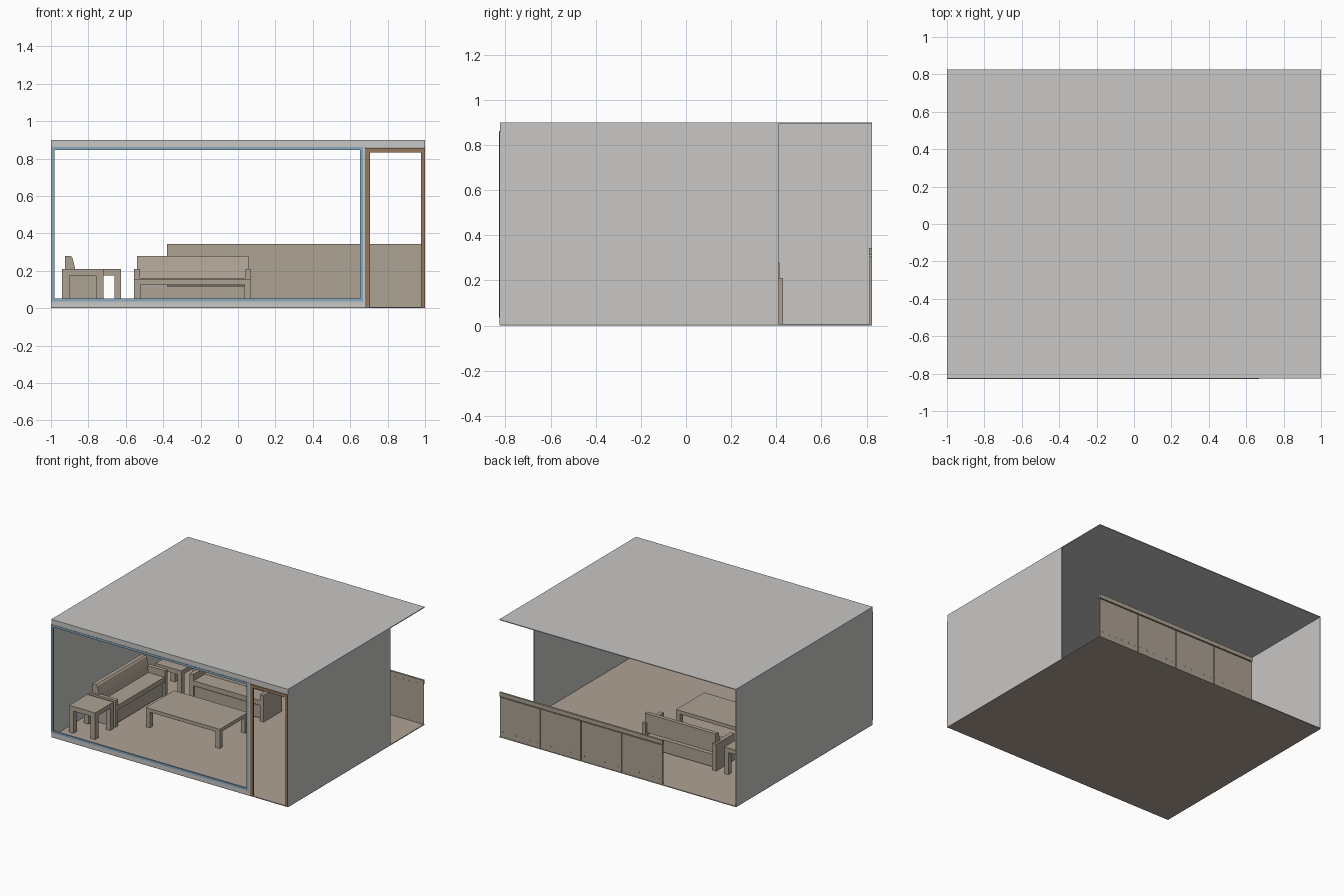
import bpy, bmesh, math
from mathutils import Matrix, Vector

if "Cube" in bpy.data.objects:
    bpy.data.objects.remove(bpy.data.objects["Cube"])


def material(name, rgb):
    m = bpy.data.materials.new(name)
    m.diffuse_color = (*rgb, 1)
    m.use_nodes = True
    m.node_tree.nodes["Principled BSDF"].inputs["Base Color"].default_value = m.diffuse_color
    return m


GRAY = material("wall gray", (0.58, 0.57, 0.56))
TAN = material("floor tan", (0.43, 0.36, 0.30))
WOOD = material("furniture tan", (0.42, 0.36, 0.295))
BLUE = material("window blue", (0.25, 0.41, 0.54))
BROWN = material("door brown", (0.31, 0.19, 0.11))


def finish(name, bm, mat, matrix=None):
    if matrix:
        bm.transform(matrix)
    bmesh.ops.recalc_face_normals(bm, faces=bm.faces)
    me = bpy.data.meshes.new(name)
    bm.to_mesh(me)
    bm.free()
    me.materials.append(mat)
    ob = bpy.data.objects.new(name, me)
    bpy.context.collection.objects.link(ob)
    return ob


def box(name, x, y, z, mat, matrix=None):
    """Box from (min, max) pairs."""
    bm = bmesh.new()
    bmesh.ops.create_cube(bm, size=1)
    for v in bm.verts:
        v.co = Vector([r[0] + (c + 0.5) * (r[1] - r[0]) for c, r in zip(v.co, (x, y, z))])
    return finish(name, bm, mat, matrix)


def prism(name, profile, x0, x1, mat, matrix=None):
    """Closed (y, z) profile swept along x."""
    bm = bmesh.new()
    f = bm.faces.new([bm.verts.new((x0, y, z)) for y, z in profile])
    r = bmesh.ops.extrude_face_region(bm, geom=[f])
    bmesh.ops.translate(bm, vec=(x1 - x0, 0, 0),
                        verts=[g for g in r["geom"] if isinstance(g, bmesh.types.BMVert)])
    return finish(name, bm, mat, matrix)


def frame(name, x, z, w, y, mat):
    """Upright rectangular frame; w = (left, right, bottom, top) widths."""
    l, r, b, t = w
    box(name + "_left", (x[0], x[0] + l), y, z, mat)
    box(name + "_right", (x[1] - r, x[1]), y, z, mat)
    box(name + "_top", (x[0] + l, x[1] - r), y, (z[1] - t, z[1]), mat)
    if b:
        box(name + "_bottom", (x[0] + l, x[1] - r), y, (z[0], z[0] + b), mat)


def table(name, x, y, top, thick, leg):
    box(name + "_top", x, y, (top - thick, top), WOOD)
    for i, lx in enumerate((x[0], x[1] - leg)):
        for j, ly in enumerate((y[0], y[1] - leg)):
            box(f"{name}_leg_{i}{j}", (lx, lx + leg), (ly, ly + leg), (0.005, top - thick), WOOD)


def sofa(name, matrix):
    """Sofa centred on x, facing -y, depth -0.11..0.11."""
    h = 0.3125
    for s in (-1, 1):
        a, b = sorted((s * h, s * (h - 0.03)))
        box(name + "_arm", (a, b), (-0.11, 0.11), (0.005, 0.21), WOOD, matrix)
    box(name + "_base", (0.03 - h, h - 0.03), (-0.095, 0.09), (0.02, 0.115), WOOD, matrix)
    box(name + "_cushion", (0.03 - h, h - 0.03), (-0.105, 0.07), (0.122, 0.16), WOOD, matrix)
    prism(name + "_back", [(0.095, 0.135), (0.095, 0.28), (0.065, 0.28), (0.055, 0.27),
                           (0.04, 0.21), (0.03, 0.16), (0.03, 0.135)],
          0.015 - h, h - 0.015, WOOD, matrix)


# room shell, open at the back and the back right corner
Y = 0.825
T = 0.006
box("floor", (-1, 1), (-Y, Y), (0, T), TAN)
box("roof", (-1, 1), (-Y, Y), (0.9 - T, 0.9), GRAY)
box("left_wall", (-1, -1 + T), (-Y, Y), (T, 0.9 - T), GRAY)
box("right_wall", (1 - T, 1), (-Y, 0.41), (T, 0.9 - T), GRAY)

# front wall strips
FY = (-Y, -Y + 0.007)
box("front_header", (-1 + T, 1 - T), FY, (0.858, 0.9 - T), GRAY)
box("front_sill", (-1 + T, 0.68), FY, (T, 0.04), GRAY)
box("front_mullion", (0.664, 0.68), FY, (0.04, 0.858), GRAY)

# window and door frames
frame("window_frame", (-0.998, 0.668), (0.036, 0.862), (0.016,) * 4, (-Y - 0.003, -Y + 0.01), BLUE)
frame("door_frame", (0.68, 0.999), (0.002, 0.855), (0.025, 0.02, 0, 0.022), (-Y - 0.002, -Y + 0.012), BROWN)

# back parapet: four panels, cap rail and bolts
x0, n = -0.38, 4
w = (1 - x0) / n
for i in range(n):
    a = x0 + i * w
    box(f"parapet_panel_{i}", (a + 0.003, a + w - 0.003), (0.816, 0.823), (T, 0.305), WOOD)
    bm = bmesh.new()
    for k in range(6):
        m = Matrix.Translation((a + w * (k + 0.5) / 6, 0.8235, 0.045)) @ Matrix.Rotation(math.pi / 2, 4, "X")
        bmesh.ops.create_cone(bm, cap_ends=True, segments=8, radius1=0.004, radius2=0.004, depth=0.003, matrix=m)
    finish(f"parapet_bolts_{i}", bm, WOOD)
box("parapet_backing", (x0, 1), (0.813, 0.816), (T, 0.31), WOOD)
box("parapet_cap", (x0, 1), (0.81, 0.825), (0.312, 0.343), WOOD)

# furniture
sofa("back_sofa", Matrix.Translation((-0.2425, 0.32, 0)))
sofa("left_sofa", Matrix.Translation((-0.83, -0.135, 0)) @ Matrix.Rotation(math.pi / 2, 4, "Z"))
table("front_side_table", (-0.94, -0.72), (-0.695, -0.475), 0.21, 0.035, 0.038)
table("corner_side_table", (-0.845, -0.625), (0.21, 0.43), 0.21, 0.035, 0.035)
table("coffee_table", (-0.555, 0.07), (-0.32, 0.02), 0.153, 0.027, 0.035)
